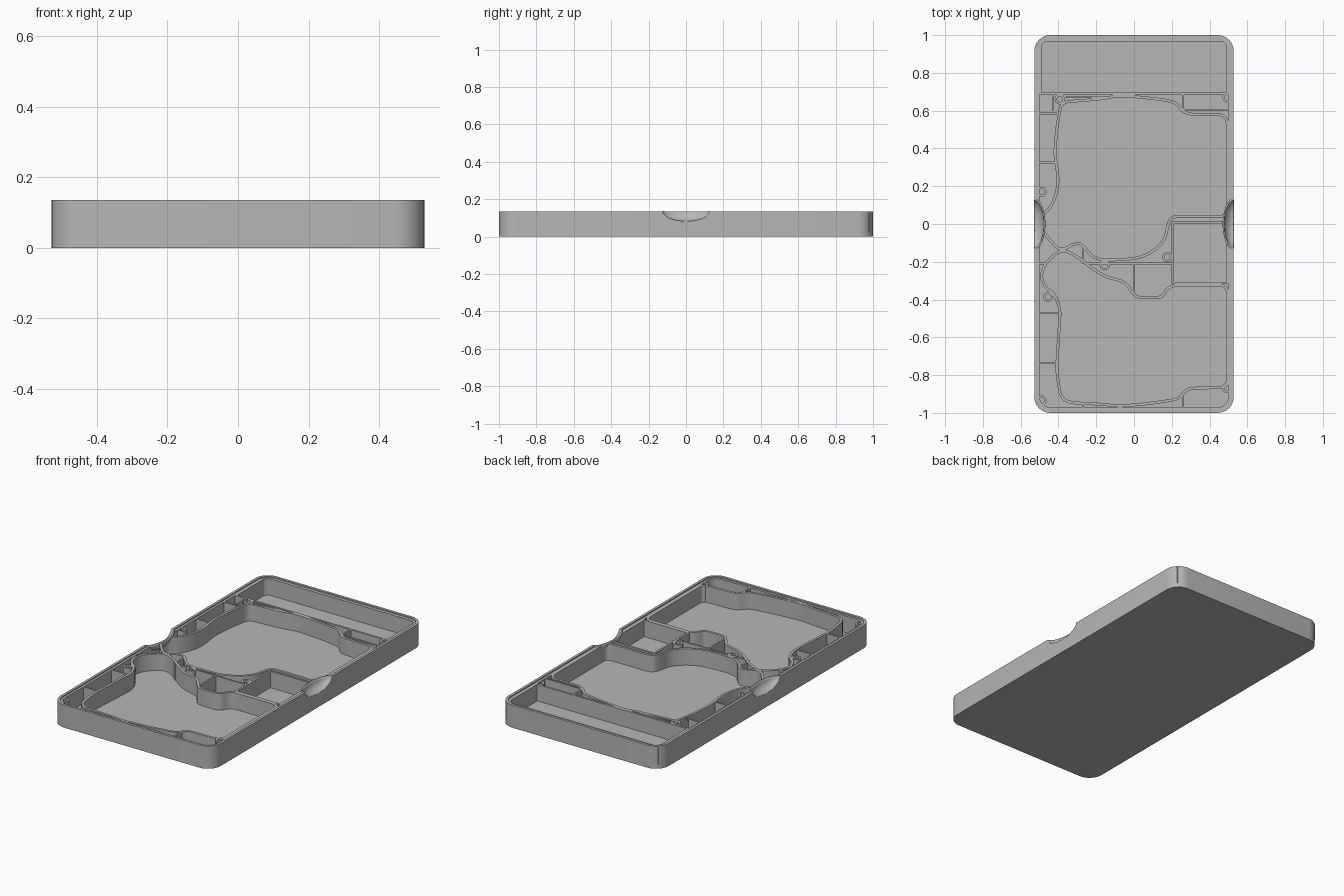
import bpy, bmesh, math
from mathutils import Vector

cube = bpy.data.objects.get("Cube")
if cube:
    bpy.data.objects.remove(cube, do_unlink=True)

HEIGHT, FLOOR, RIM = 0.135, 0.03, 0.128
HALF_X, HALF_Y = 0.528, 1.0

grey = bpy.data.materials.new("plain grey")
grey.use_nodes = True
colour = (0.47, 0.47, 0.47, 1)
grey.diffuse_color = colour
grey.node_tree.nodes["Principled BSDF"].inputs["Base Color"].default_value = colour


def finish(name, bm):
    bmesh.ops.recalc_face_normals(bm, faces=bm.faces)
    mesh = bpy.data.meshes.new(name)
    bm.to_mesh(mesh)
    bm.free()
    mesh.materials.append(grey)
    obj = bpy.data.objects.new(name, mesh)
    bpy.context.collection.objects.link(obj)
    return obj


def rounded(points, radius, steps=4):
    """Soften every corner of a closed path with a short curve."""
    pts = [Vector(p) for p in points]
    out = []
    for i, p in enumerate(pts):
        a, b = pts[i - 1] - p, pts[(i + 1) % len(pts)] - p
        s = p + a.normalized() * min(radius, a.length * 0.45)
        e = p + b.normalized() * min(radius, b.length * 0.45)
        for k in range(steps + 1):
            t = k / steps
            out.append(s * (1 - t) ** 2 + p * 2 * t * (1 - t) + e * t * t)
    return out


def rectangle(x0, x1, y0, y1):
    return [Vector(p) for p in ((x0, y0), (x1, y0), (x1, y1), (x0, y1))]


def round_rectangle(inset, radius, steps=8):
    out = []
    for corner, (sx, sy) in enumerate(((1, 1), (-1, 1), (-1, -1), (1, -1))):
        for k in range(steps + 1):
            a = (corner + k / steps) * math.pi / 2
            out.append(Vector((sx * (HALF_X - radius) + (radius - inset) * math.cos(a),
                               sy * (HALF_Y - radius) + (radius - inset) * math.sin(a))))
    return out


def wall(name, path, thick, z0, z1):
    """Upright closed wall of even thickness centred on the path."""
    bm = bmesh.new()
    rings = []
    n = len(path)
    for i, p in enumerate(path):
        d1 = (p - path[i - 1]).normalized()
        d2 = (path[(i + 1) % n] - p).normalized()
        n1, n2 = Vector((-d1.y, d1.x)), Vector((-d2.y, d2.x))
        m = (n1 + n2).normalized()
        m *= thick / 2 / max(m.dot(n1), 0.5)
        rings.append([bm.verts.new((q.x, q.y, z)) for q, z in
                      ((p - m, z0), (p + m, z0), (p + m, z1), (p - m, z1))])
    for i in range(n):
        a, b = rings[i], rings[(i + 1) % n]
        for k in range(4):
            j = (k + 1) % 4
            bm.faces.new((a[k], a[j], b[j], b[k]))
    return finish(name, bm)


def block(name, x0, x1, y0, y1, z0=FLOOR - 0.005, z1=RIM):
    bm = bmesh.new()
    bmesh.ops.create_cube(bm, size=1)
    for v in bm.verts:
        v.co = ((x0 + x1) / 2 + v.co.x * (x1 - x0),
                (y0 + y1) / 2 + v.co.y * (y1 - y0),
                (z0 + z1) / 2 + v.co.z * (z1 - z0))
    return finish(name, bm)


def ellipsoid(x):
    bm = bmesh.new()
    bmesh.ops.create_uvsphere(bm, u_segments=32, v_segments=16, radius=1)
    for v in bm.verts:
        v.co = (x + v.co.x * 0.055, v.co.y * 0.13, HEIGHT + v.co.z * 0.057)
    return bm


# Base plate
bm = bmesh.new()
base = bm.faces.new([bm.verts.new((p.x, p.y, 0)) for p in round_rectangle(0, 0.085)])
top = bmesh.ops.extrude_face_region(bm, geom=[base])["geom"]
for v in top:
    if isinstance(v, bmesh.types.BMVert):
        v.co.z = FLOOR
parts = [finish("base_plate", bm)]

# Outer wall with a lower ledge inside
cut = [wall("outer_wall", round_rectangle(0.0075, 0.085), 0.015, 0.005, HEIGHT),
       wall("inner_ledge", round_rectangle(0.0215, 0.085), 0.015, FLOOR - 0.005, RIM)]

# Two curved compartments
upper = [(-.385, .645), (-.26, .655), (-.15, .665), (-.09, .68), (0, .675), (.14, .66),
         (.22, .645), (.26, .595), (.3, .58), (.47, .58), (.495, .55), (.495, .04),
         (.2, .04), (.18, 0), (.165, -.08), (.11, -.14), (.03, -.18), (-.08, -.19),
         (-.18, -.19), (-.23, -.165), (-.26, -.125), (-.29, -.1), (-.33, -.11),
         (-.36, -.13), (-.4, -.135), (-.45, -.08), (-.495, -.02), (-.495, .035),
         (-.44, .09), (-.41, .16), (-.4, .24), (-.42, .37), (-.41, .5)]
lower = [(-.36, -.14), (-.29, -.18), (-.23, -.23), (-.15, -.28), (-.05, -.305),
         (-.01, -.36), (.015, -.39), (.15, -.39), (.17, -.35), (.2, -.325), (.495, -.325),
         (.495, -.865), (.285, -.87), (.25, -.91), (.22, -.93), (.08, -.95),
         (-.08, -.965), (-.16, -.955), (-.35, -.945), (-.39, -.91), (-.41, -.77),
         (-.39, -.45), (-.42, -.37), (-.47, -.335), (-.495, -.275), (-.47, -.21),
         (-.41, -.15)]
for name, path in (("upper_compartment", upper), ("lower_compartment", lower)):
    cut.append(wall(name, rounded(path, 0.04), 0.015, FLOOR - 0.005, RIM))

# Square pocket and long end tray
cut.append(wall("square_pocket", rectangle(.205, .495, -.312, .008), 0.012, FLOOR - 0.005, RIM))
parts.append(wall("end_tray", rectangle(-.497, .497, .69, .972), 0.012, FLOOR - 0.005, RIM))

# Stiffening ribs
T = 0.005
for y, x0, x1 in ((.585, -.51, -.41), (.325, -.51, -.41), (-.21, -.51, -.465),
                  (-.47, -.51, -.395), (-.735, -.51, -.41), (-.21, -.265, .205),
                  (.672, -.36, -.11), (.605, .26, .51)):
    parts.append(block("cross_rib", x0, x1, y - T, y + T))
for x, y0, y1 in ((.26, .595, .69), (.26, -.985, -.9), (0, -.36, -.21),
                  (-.27, -.21, -.12), (-.27, -.985, -.95), (0, -.985, -.96),
                  (-.11, .67, .69), (-.43, .6, .69)):
    parts.append(block("long_rib", x - T, x + T, y0, y1))

# Hollow screw posts
for x, y in ((-.393, .66), (.494, .67), (-.49, .17), (.175, -.175), (-.155, -.218),
             (-.455, -.385), (-.49, -.935), (.494, -.868)):
    ring = [Vector((x + 0.021 * math.cos(a * math.tau / 20),
                    y + 0.021 * math.sin(a * math.tau / 20))) for a in range(20)]
    parts.append(wall("screw_post", ring, 0.012, FLOOR - 0.005, RIM))

# Finger notches scooped from both long sides
for side in (-1, 1):
    cutter = finish("notch_cutter", ellipsoid(side * HALF_X))
    cutter.hide_render = True
    for obj in cut:
        mod = obj.modifiers.new("notch", "BOOLEAN")
        mod.operation, mod.solver, mod.object = "DIFFERENCE", "EXACT", cutter
        bpy.context.view_layer.objects.active = obj
        bpy.ops.object.modifier_apply(modifier=mod.name)
    bpy.data.objects.remove(cutter, do_unlink=True)

    bm = ellipsoid(side * HALF_X)
    extra = [v for v in bm.verts
             if v.co.z > HEIGHT + 1e-4 or side * v.co.x > HALF_X + 1e-4]
    bmesh.ops.delete(bm, geom=extra, context="VERTS")
    scoop = finish("finger_scoop", bm)
    mod = scoop.modifiers.new("thickness", "SOLIDIFY")
    mod.thickness, mod.offset = 0.008, 0
    parts.append(scoop)

# Smooth curved sides, keep edges crisp
bpy.ops.object.select_all(action="DESELECT")
for obj in parts + cut:
    obj.select_set(True)
bpy.context.view_layer.objects.active = parts[0]
bpy.ops.object.shade_smooth_by_angle(angle=math.radians(30))
